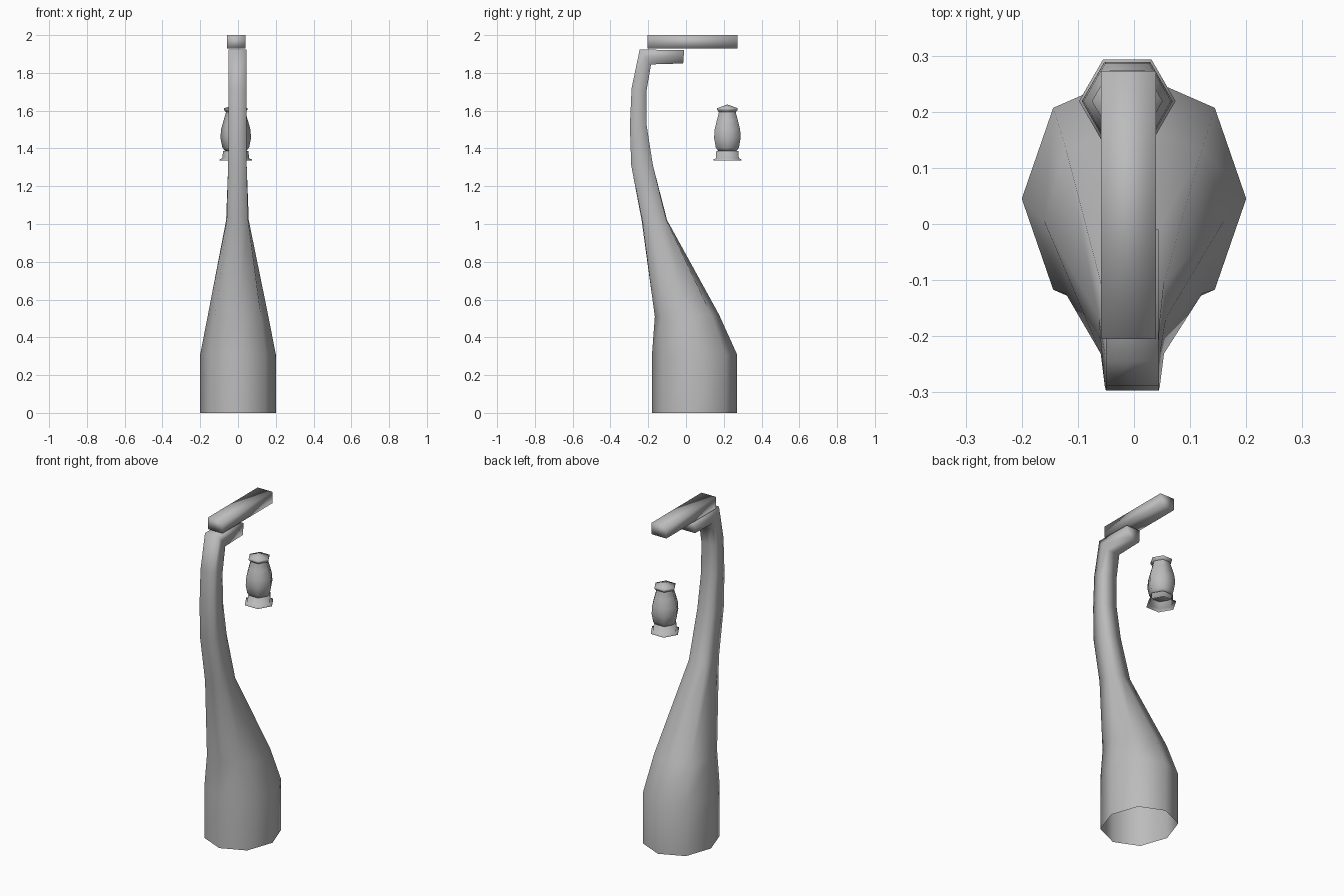
import bpy
import bmesh
from math import sin, cos, pi
from mathutils import Vector

cube = bpy.data.objects.get("Cube")
if cube:
    bpy.data.objects.remove(cube, do_unlink=True)

grey = bpy.data.materials.new("plain grey")
grey.use_nodes = True
grey.diffuse_color = (0.5, 0.5, 0.5, 1)
grey.node_tree.nodes["Principled BSDF"].inputs["Base Color"].default_value = grey.diffuse_color


def finish(name, bm):
    bmesh.ops.recalc_face_normals(bm, faces=bm.faces)
    for face in bm.faces:
        face.smooth = True
    mesh = bpy.data.meshes.new(name)
    bm.to_mesh(mesh)
    bm.free()
    mesh.materials.append(grey)
    obj = bpy.data.objects.new(name, mesh)
    bpy.context.collection.objects.link(obj)
    return obj


def loft(name, rings, cap_start=False, cap_end=False):
    """Skin a list of equally sized point rings."""
    bm = bmesh.new()
    loops = [[bm.verts.new(p) for p in ring] for ring in rings]
    n = len(loops[0])
    for a, b in zip(loops, loops[1:]):
        for i in range(n):
            j = (i + 1) % n
            bm.faces.new((a[i], a[j], b[j], b[i]))
    if cap_start:
        bm.faces.new(loops[0])
    if cap_end:
        bm.faces.new(loops[-1])
    return finish(name, bm)


def section(outer, inner, half_width, corner, x=-0.003):
    """Eight-sided ring spanning two (y, z) points; corner 1 makes it square."""
    outer, inner = Vector(outer), Vector(inner)
    mid, half = (outer + inner) / 2, (inner - outer) / 2
    ring = []
    for k in range(8):
        a = k * pi / 4
        f = corner * 2 ** 0.5 if k % 2 else 1
        p = mid + half * sin(a) * f
        ring.append((x + half_width * cos(a) * f, p.x, p.y))
    return ring


def hex_part(name, profile, **caps):
    """Six-sided turned part from (radius, z) pairs."""
    rings = [[(-0.012 + r * cos(k * pi / 3), 0.219 + r * sin(k * pi / 3), z)
              for k in range(6)] for r, z in profile]
    return loft(name, rings, **caps)


# Curved post, open at the foot, bending into a short arm
loft("curved_post", [
    section((-0.18, 0), (0.27, 0), 0.2, 0.72, 0),
    section((-0.18, 0.31), (0.27, 0.31), 0.2, 0.72, 0),
    section((-0.165, 0.51), (0.175, 0.52), 0.16, 0.76, 0),
    section((-0.235, 1.02), (-0.1, 1.02), 0.06, 0.94),
    section((-0.29, 1.31), (-0.175, 1.31), 0.049, 1),
    section((-0.297, 1.52), (-0.208, 1.52), 0.047, 1),
    section((-0.288, 1.72), (-0.21, 1.70), 0.047, 1),
    section((-0.245, 1.924), (-0.185, 1.845), 0.047, 1),
    section((-0.01, 1.92), (-0.015, 1.85), 0.047, 1),
], cap_end=True)

# Flat beam above the arm
bm = bmesh.new()
bmesh.ops.create_cube(bm, size=1)
bmesh.ops.scale(bm, vec=(0.098, 0.478, 0.07), verts=bm.verts)
bmesh.ops.translate(bm, vec=(-0.01, 0.034, 1.965), verts=bm.verts)
finish("top_beam", bm)

# Lantern: body, roof and flared foot
hex_part("lantern_body", [(0.055, 1.385), (0.071, 1.405), (0.081, 1.455), (0.078, 1.5),
                          (0.064, 1.55), (0.053, 1.585), (0.052, 1.605)],
         cap_start=True, cap_end=True)
hex_part("lantern_roof", [(0.05, 1.59), (0.063, 1.605), (0.063, 1.613), (0.003, 1.632)],
         cap_start=True, cap_end=True)
hex_part("lantern_foot", [(0.055, 1.388), (0.068, 1.385), (0.07, 1.348),
                          (0.086, 1.342), (0.086, 1.335)])
